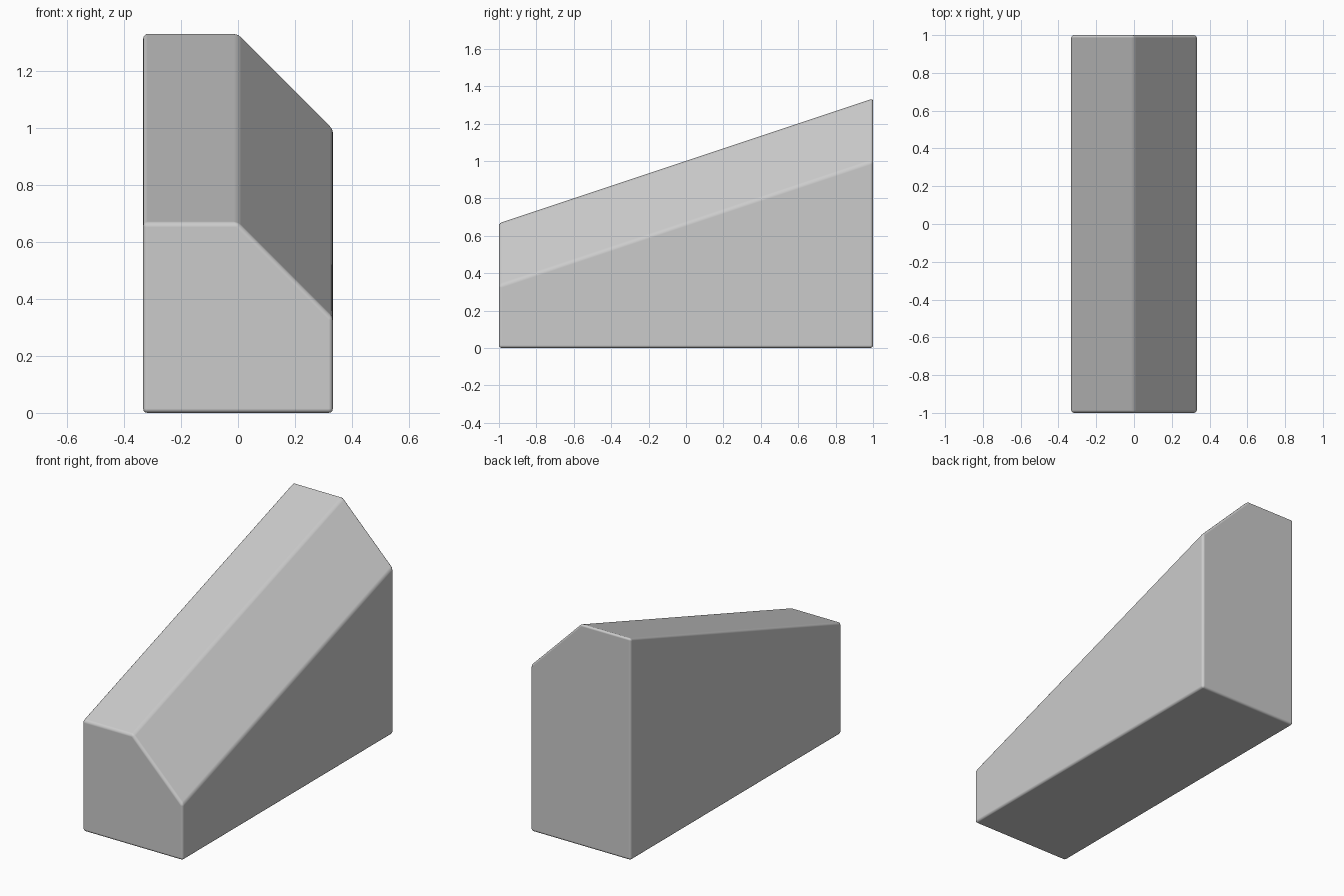
import bpy, bmesh, math

if "Cube" in bpy.data.objects:
    bpy.data.objects.remove(bpy.data.objects["Cube"])

# Cross-section of the front end: a block with one chamfered top corner
W, RISE = 0.333, 0.667
profile = [(-W, 0), (W, 0), (W, 0.333), (0, 0.667), (-W, 0.667)]

bm = bmesh.new()
front = [bm.verts.new((x, -1, z)) for x, z in profile]
# Back end: same section, upper points lifted along the slope
back = [bm.verts.new((x, 1, z + (RISE if z > 0 else 0))) for x, z in profile]
n = len(profile)
bm.faces.new(front)
bm.faces.new(back[::-1])
for i in range(n):
    j = (i + 1) % n
    bm.faces.new((front[i], back[i], back[j], front[j]))
bmesh.ops.recalc_face_normals(bm, faces=bm.faces)

mesh = bpy.data.meshes.new("sloped_block")
bm.to_mesh(mesh)
bm.free()
block = bpy.data.objects.new("sloped_block", mesh)
bpy.context.collection.objects.link(block)

# Small rounded edges
bevel = block.modifiers.new("rounded_edges", 'BEVEL')
bevel.width = 0.015
bevel.segments = 3
bevel.limit_method = 'ANGLE'
bevel.angle_limit = math.radians(10)
bevel.harden_normals = True

bpy.context.view_layer.objects.active = block
block.select_set(True)
bpy.ops.object.shade_smooth()
